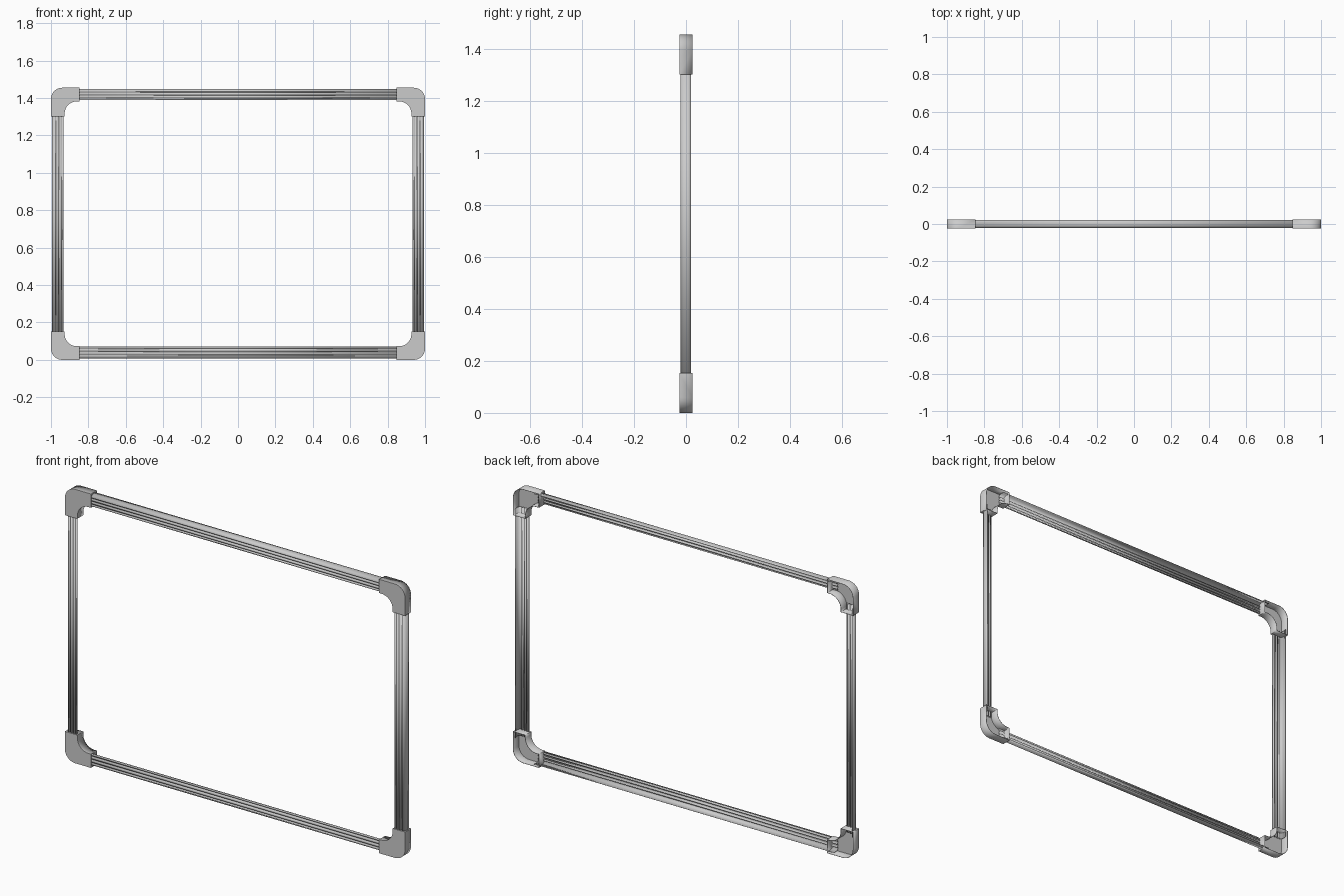
import bpy, bmesh, math
from mathutils import Vector

if "Cube" in bpy.data.objects:
    bpy.data.objects.remove(bpy.data.objects["Cube"])

W, H, D = 1.0, 1.455, 0.025      # half width, height, half depth
MID = H / 2


def finish(name, bm, mirror=None, offset=-1, thick=0.002, angle=30):
    me = bpy.data.meshes.new(name)
    bm.to_mesh(me)
    bm.free()
    ob = bpy.data.objects.new(name, me)
    bpy.context.collection.objects.link(ob)
    ob.location.z = MID
    bpy.ops.object.select_all(action='DESELECT')
    ob.select_set(True)
    bpy.context.view_layer.objects.active = ob
    bpy.ops.object.shade_smooth_by_angle(angle=math.radians(angle))
    s = ob.modifiers.new("wall", 'SOLIDIFY')
    s.thickness, s.offset = thick, offset
    if mirror:
        m = ob.modifiers.new("mirror", 'MIRROR')
        m.use_axis = mirror
        m.use_mirror_merge = False
    return ob


def arc(cx, cz, r, a0, a1, n):
    return [(cx + r * math.cos(math.radians(a0 + (a1 - a0) * i / n)),
             cz + r * math.sin(math.radians(a0 + (a1 - a0) * i / n))) for i in range(n + 1)]


# Corner caps: front plate with walls all round, open at the back
L, T, R, Q = 0.153, 0.073, 0.06, 0.065
outline = [(L, 0), (L, T)]
outline += arc(T + Q, T + Q, Q, 270, 180, 8)
outline += [(T, L), (0, L)]
outline += arc(R, R, R, 180, 270, 8)
bm = bmesh.new()
front = [bm.verts.new((-W + a, -D, -MID + b)) for a, b in outline]
back = [bm.verts.new((v.co.x, D, v.co.z)) for v in front]
bm.faces.new(front)
n = len(front)
for i in range(n):
    j = (i + 1) % n
    bm.faces.new((front[i], front[j], back[j], back[i]))
bmesh.ops.recalc_face_normals(bm, faces=bm.faces)
bm.faces.ensure_lookup_table()
if bm.faces[0].normal.y > 0:
    bmesh.ops.reverse_faces(bm, faces=bm.faces)
finish("corner_caps", bm, mirror=(True, False, True))


# Rails: grooved front with a rounded outer wall, open towards the back
def profile(width):
    f, g = -0.020, -0.014
    pts = [(0.010, 0.020), (0.007, 0.008), (0.007, -0.004),
           (0.009, -0.011), (0.013, -0.017), (0.019, f)]
    step = (width - 0.019) / 3
    for k in range(3):
        d = 0.019 + k * step
        pts += [(d + 0.003, f), (d + 0.004, g), (d + 0.009, g), (d + 0.010, f)]
    return pts + [(width, f), (width, -0.013)]


def rail(name, width, half, place, mirror=None):
    bm = bmesh.new()
    rows = [[bm.verts.new(place(d, y, t)) for d, y in profile(width)] for t in (-half, half)]
    for i in range(len(rows[0]) - 1):
        bm.faces.new((rows[0][i], rows[0][i + 1], rows[1][i + 1], rows[1][i]))
    bmesh.ops.recalc_face_normals(bm, faces=bm.faces)
    return finish(name, bm, mirror, offset=0, thick=0.0015)


rail("side_rails", 0.066, MID - 0.12, lambda d, y, t: Vector((-W + d, y, t)), (True, False, False))
rail("bottom_rail", 0.071, W - 0.12, lambda d, y, t: Vector((t, y, -MID + d)))
rail("top_rail", 0.066, W - 0.12, lambda d, y, t: Vector((t, y, MID - d)))
